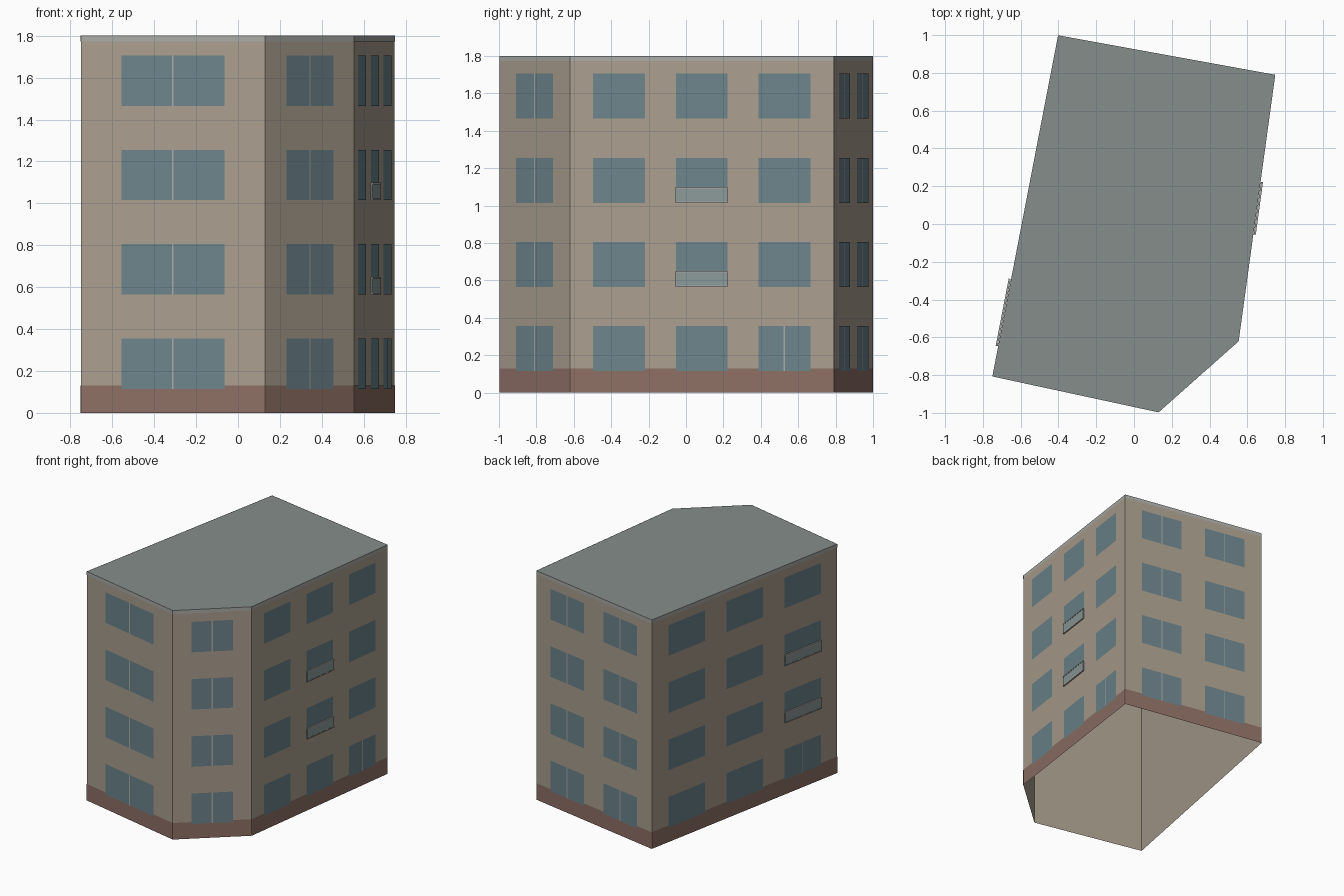
import bpy, bmesh
from mathutils import Vector

if "Cube" in bpy.data.objects:
    bpy.data.objects.remove(bpy.data.objects["Cube"])

# Footprint, counter-clockwise from the front-left corner
FOOT = [Vector(p) for p in ((-0.75, -0.807, 0), (0.13, -0.997, 0), (0.554, -0.621, 0),
                            (0.748, 0.79, 0), (-0.402, 0.999, 0))]
HEIGHT, STOREY, STOREYS = 1.8, 0.45, 4
SILL, WIN_H = 0.115, 0.24

COLOURS = {
    "wall": (0.40, 0.34, 0.27), "plinth": (0.27, 0.16, 0.13), "glass": (0.15, 0.23, 0.26),
    "roof": (0.24, 0.27, 0.255), "trim": (0.40, 0.40, 0.38), "panel": (0.26, 0.32, 0.32),
}
MATS = {}
for key, rgb in COLOURS.items():
    MATS[key] = bpy.data.materials.new(key)
    MATS[key].diffuse_color = (*rgb, 1)


class Part:
    """Collects faces laid on the facades and turns them into one object."""

    def __init__(self, name, mat):
        self.name, self.mat, self.bm = name, mat, bmesh.new()

    def face(self, pts):
        self.bm.faces.new([self.bm.verts.new(p) for p in pts])

    def point(self, side, u, z, out):
        a, b = FOOT[side], FOOT[(side + 1) % len(FOOT)]
        d = (b - a).normalized()
        return a.lerp(b, u) + Vector((d.y, -d.x, 0)) * out + Vector((0, 0, z))

    def rect(self, side, u0, u1, z0, z1, out):
        self.face([self.point(side, u, z, out)
                   for u, z in ((u0, z0), (u1, z0), (u1, z1), (u0, z1))])

    def box(self, side, u0, u1, z0, z1, o0, o1):
        p = [self.point(side, u, z, o) for o in (o0, o1)
             for u, z in ((u0, z0), (u1, z0), (u1, z1), (u0, z1))]
        for f in ((4, 5, 6, 7), (0, 1, 5, 4), (1, 2, 6, 5), (2, 3, 7, 6), (3, 0, 4, 7)):
            self.face([p[i] for i in f])

    def finish(self):
        bmesh.ops.remove_doubles(self.bm, verts=self.bm.verts, dist=1e-5)
        me = bpy.data.meshes.new(self.name)
        self.bm.to_mesh(me)
        self.bm.free()
        me.materials.append(MATS[self.mat])
        bpy.context.collection.objects.link(bpy.data.objects.new(self.name, me))


walls, plinth, cornice = Part("walls", "wall"), Part("plinth", "plinth"), Part("cornice", "trim")
roof, glass = Part("roof", "roof"), Part("windows", "glass")
mullions = Part("mullions", "trim")
panels, rails = Part("balcony_panels", "panel"), Part("balcony_rails", "trim")

# Open-bottomed shell with plinth and cornice bands, flat roof
for s in range(len(FOOT)):
    walls.rect(s, 0, 1, 0, HEIGHT, 0)
    plinth.rect(s, 0, 1, 0, 0.13, 0.001)
    cornice.rect(s, 0, 1, 1.772, HEIGHT, 0.001)
roof.face([p + Vector((0, 0, HEIGHT)) for p in FOOT])

# Per side: window centres, half width (fractions of the wall), long side with balconies
LONG = (0.187, 0.5, 0.813)
SIDES = [((0.5,), 0.28, None), ((0.5,), 0.265, None), (LONG, 0.0985, 1),
         ((0.267, 0.728), 0.145, None), (LONG, 0.0985, 2)]

for s, (centres, hw, balcony) in enumerate(SIDES):
    length = (FOOT[(s + 1) % len(FOOT)] - FOOT[s]).length
    for floor in range(STOREYS):
        z = SILL + floor * STOREY
        for i, c in enumerate(centres):
            glass.rect(s, c - hw, c + hw, z, z + WIN_H, 0.002)
            # Double windows: short sides everywhere, long sides at the entrance bay
            if balcony is None or (floor == 0 and i == 2):
                m = 0.004 / length
                mullions.rect(s, c - m, c + m, z, z + WIN_H, 0.003)
            # Shallow balcony fronts on the middle storeys
            if i == balcony and floor in (1, 2):
                panels.box(s, c - hw, c + hw, z + 0.005, z + 0.08, 0.002, 0.011)
                for rz in (z, z + 0.076):
                    rails.box(s, c - hw, c + hw, rz, rz + 0.008, 0.002, 0.013)

for part in (walls, plinth, cornice, roof, glass, mullions, panels, rails):
    part.finish()

for m in bpy.data.materials:
    if m.users and not m.is_grease_pencil:
        m.use_nodes = True
        m.node_tree.nodes["Principled BSDF"].inputs["Base Color"].default_value = m.diffuse_color
